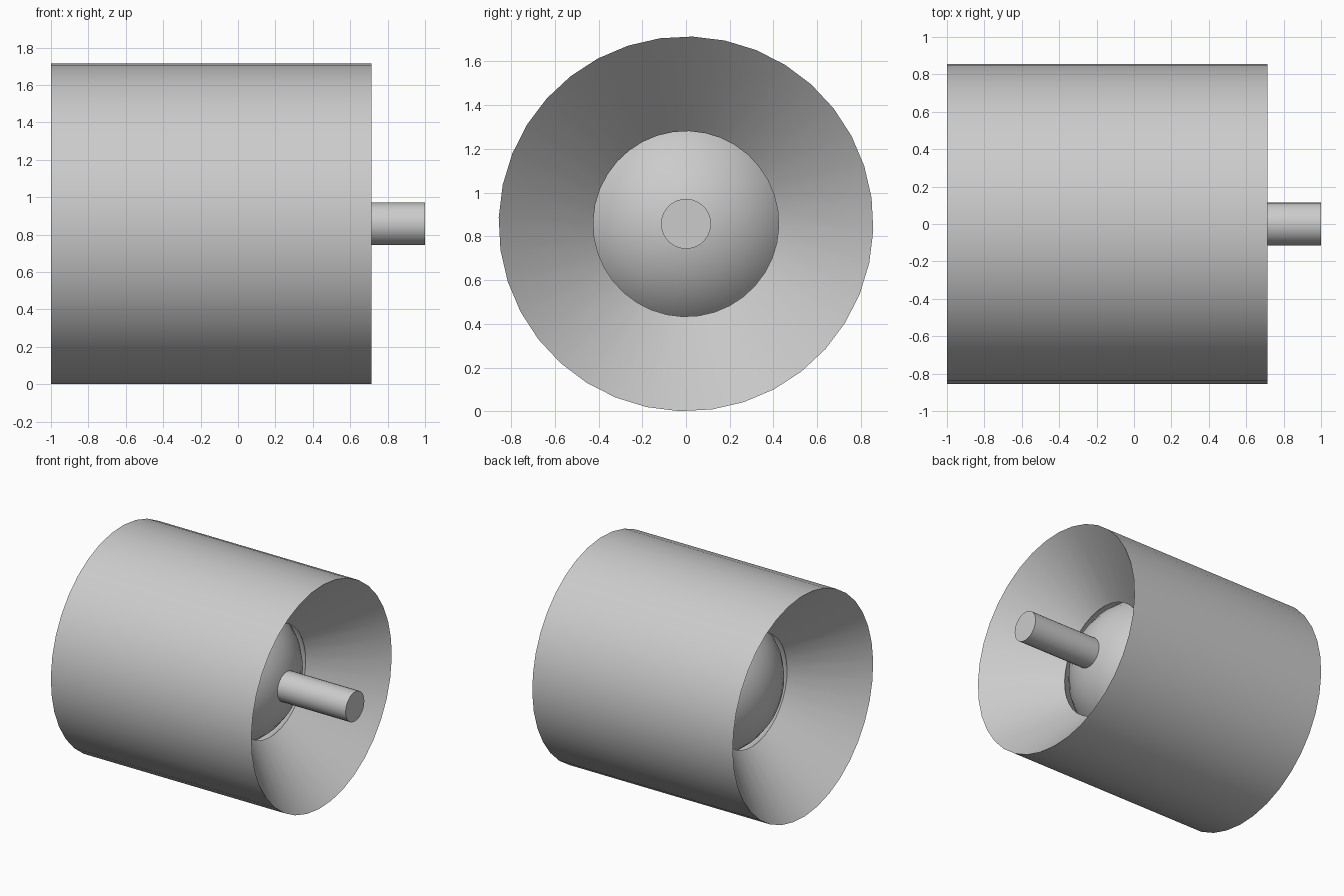
import bpy, bmesh
from math import sin, cos, pi, radians
from mathutils import Vector, Matrix

cube = bpy.data.objects.get("Cube")
if cube:
    bpy.data.objects.remove(cube, do_unlink=True)

UNIT = 2 / 70                 # overall length is 70 units
R_BODY = 30 * UNIT            # housing radius and half length
R_SOCKET = 21 * UNIT
R_BALL = 20 * UNIT
R_ROD = 4 * UNIT
CENTRE = Vector((-1 + R_BODY, 0, R_BODY))

grey = bpy.data.materials.new("light_grey")
grey.use_nodes = True
colour = (0.6, 0.6, 0.6, 1)
grey.diffuse_color = colour
grey.node_tree.nodes["Principled BSDF"].inputs["Base Color"].default_value = colour


def arc(radius, start, end, steps):
    """Points (x, r) on a circle, angles in degrees from the +x axis."""
    angles = [radians(start + (end - start) * i / steps) for i in range(steps + 1)]
    return [(radius * cos(a), radius * sin(a)) for a in angles]


def lathe(name, profile, sides, closed=False):
    """Turn a profile of (x, r) points about the x axis."""
    bm = bmesh.new()
    turn = Matrix.Rotation(radians(-2), 3, "X")
    verts = [bm.verts.new(turn @ Vector((x, 0, r))) for x, r in profile]
    pairs = list(zip(verts, verts[1:]))
    if closed:
        pairs.append((verts[-1], verts[0]))
    edges = [bm.edges.new(p) for p in pairs]
    bmesh.ops.spin(bm, geom=verts + edges, cent=(0, 0, 0), axis=(1, 0, 0),
                   angle=2 * pi, steps=sides, use_duplicate=False)
    bmesh.ops.remove_doubles(bm, verts=bm.verts, dist=1e-4)
    bmesh.ops.recalc_face_normals(bm, faces=bm.faces)
    mesh = bpy.data.meshes.new(name)
    bm.to_mesh(mesh)
    bm.free()
    mesh.materials.append(grey)
    obj = bpy.data.objects.new(name, mesh)
    obj.location = CENTRE
    bpy.context.collection.objects.link(obj)
    bpy.ops.object.select_all(action="DESELECT")
    obj.select_set(True)
    bpy.context.view_layer.objects.active = obj
    bpy.ops.object.shade_smooth_by_angle(angle=radians(30))
    return obj


# Housing: cylinder with a conical mouth at each end and a round socket inside
socket = arc(R_SOCKET, 45, 135, 10)
lathe("housing", [(-R_BODY, R_BODY), (R_BODY, R_BODY)] + socket, 36, closed=True)

# Ball held in the socket with a small gap
lathe("ball", arc(R_BALL, 0, 180, 16), 32)

# Rod standing out of the ball along +x
rod_start, rod_end = R_BALL * 0.9, 40 * UNIT
lathe("rod", [(rod_start, 0), (rod_start, R_ROD), (rod_end, R_ROD), (rod_end, 0)], 28)
